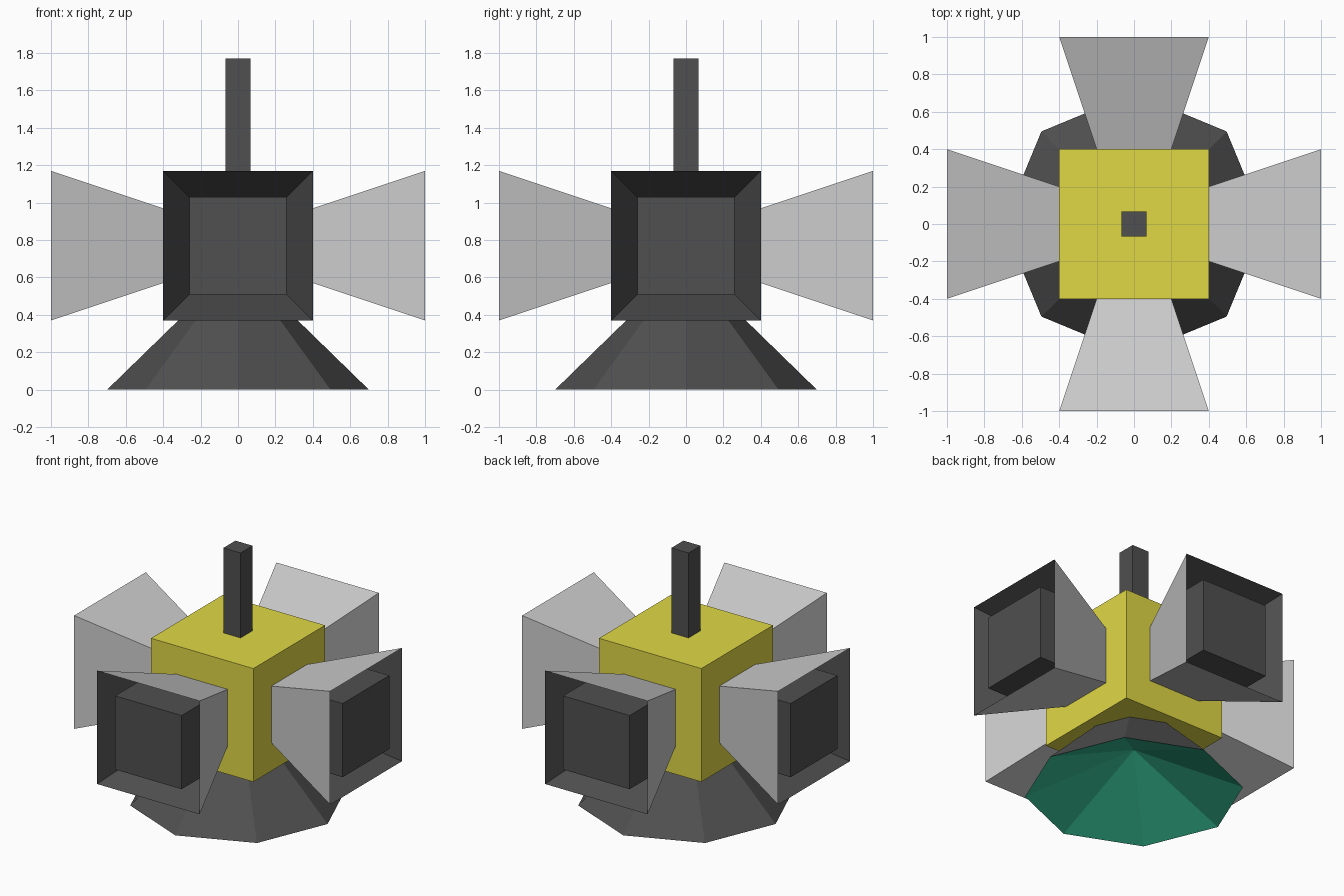
import bpy, bmesh, math

if "Cube" in bpy.data.objects:
    bpy.data.objects.remove(bpy.data.objects["Cube"])


def material(name, rgb):
    m = bpy.data.materials.new(name)
    m.diffuse_color = (*rgb, 1)
    m.use_nodes = True
    m.node_tree.nodes["Principled BSDF"].inputs["Base Color"].default_value = m.diffuse_color
    return m


yellow = material("yellow", (0.75, 0.69, 0.06))
black = material("black", (0.08, 0.08, 0.08))
green = material("green", (0.04, 0.55, 0.32))


def loft(name, rings, sides, mat=None, cap_start=False, cap_end=False,
         loc=(0, 0, 0), rot=(0, 0, 0)):
    """Skin (radius, z) rings; four-sided rings use half-width as radius."""
    bm = bmesh.new()
    loops = []
    for r, z in rings:
        k, a0 = (math.sqrt(2), math.pi / 4) if sides == 4 else (1, 0)
        if r == 0:
            loops.append([bm.verts.new((0, 0, z))] * sides)
            continue
        angles = [a0 + math.tau * i / sides for i in range(sides)]
        loops.append([bm.verts.new((r * k * math.cos(a), r * k * math.sin(a), z))
                      for a in angles])
    for lo, hi in zip(loops, loops[1:]):
        for i in range(sides):
            j = (i + 1) % sides
            quad = (lo[i], lo[j], hi[j], hi[i])
            bm.faces.new(list(dict.fromkeys(quad)))
    if cap_start:
        bm.faces.new(loops[0][::-1])
    if cap_end:
        bm.faces.new(loops[-1])
    me = bpy.data.meshes.new(name)
    bm.to_mesh(me)
    bm.free()
    if mat:
        me.materials.append(mat)
    ob = bpy.data.objects.new(name, me)
    ob.location, ob.rotation_euler = loc, rot
    bpy.context.collection.objects.link(ob)
    return ob


# Central cube and the post on top
loft("body", [(0.4, 0.37), (0.4, 1.17)], 4, yellow, True, True)
loft("post", [(0.067, 1.17), (0.067, 1.77)], 4, black, True, True)

# Octagonal skirt with a shallow cone closing its underside
loft("base_skirt", [(0.7, 0), (0.32, 0.37)], 8, black, cap_end=True)
loft("base_underside", [(0, 0.31), (0.7, 0)], 8, green)

# Four flared horns, each with a dark recess around a flush block
for i, side in enumerate(("front", "right", "back", "left")):
    place = dict(loc=(0, 0, 0.77), rot=(math.pi / 2, 0, i * math.pi / 2))
    loft(side + "_horn", [(0.2, 0.4), (0.4, 1.0)], 4, cap_start=True, **place)
    loft(side + "_horn_insert", [(0.4, 1.0), (0.26, 0.62), (0.26, 1.0)], 4,
         black, cap_end=True, **place)
